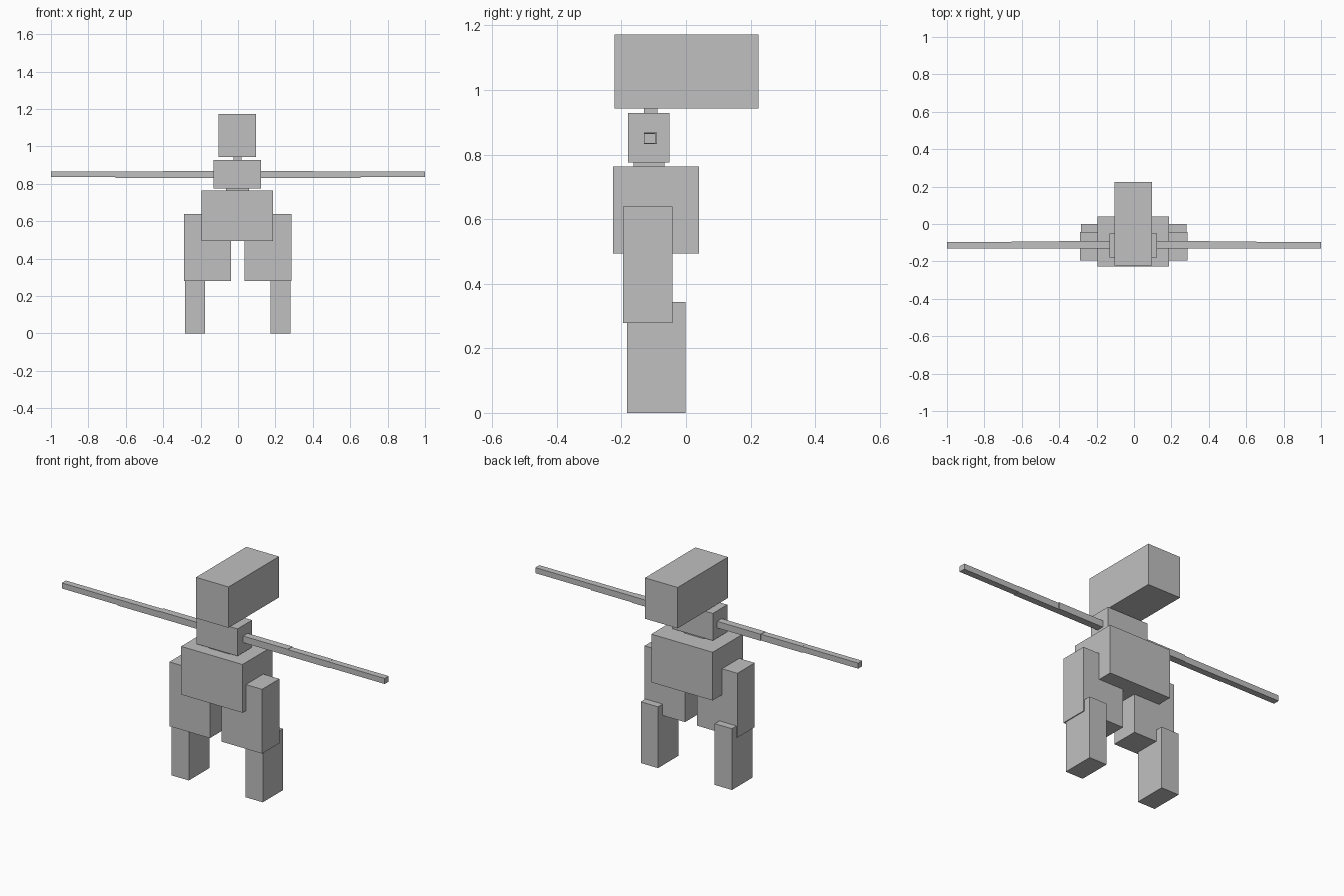
import bpy

cube = bpy.data.objects.get("Cube")
if cube:
    bpy.data.objects.remove(cube, do_unlink=True)

grey = bpy.data.materials.new("plain grey")
grey.use_nodes = True
colour = (0.53, 0.53, 0.53, 1)
grey.diffuse_color = colour
grey.node_tree.nodes["Principled BSDF"].inputs["Base Color"].default_value = colour


def box(name, x, y, z):
    """Add a block spanning the given (low, high) range on each axis."""
    spans = (x, y, z)
    bpy.ops.mesh.primitive_cube_add(size=1, location=[(a + b) / 2 for a, b in spans])
    ob = bpy.context.object
    ob.name = name
    ob.scale = [b - a for a, b in spans]
    bpy.ops.object.transform_apply(location=False, rotation=False, scale=True)
    ob.data.materials.append(grey)


def pair(name, x, y, z, shift=0):
    """Add a left block and its mirrored right partner."""
    box("left_" + name, x, y, z)
    box("right_" + name, (-x[1] + shift, -x[0] + shift), y, z)


# Head, neck and body stack
box("head", (-0.105, 0.097), (-0.222, 0.224), (0.943, 1.172))
box("neck", (-0.025, 0.018), (-0.13, -0.088), (0.92, 0.95))
box("chest", (-0.13, 0.123), (-0.18, -0.051), (0.776, 0.928))
box("waist", (-0.065, 0.06), (-0.162, -0.066), (0.755, 0.785))
box("pelvis", (-0.194, 0.186), (-0.226, 0.041), (0.493, 0.763))

# Arms in three segments that taper very slightly
pair("upper_arm", (0.11, 0.4), (-0.13, -0.09), (0.832, 0.869))
pair("forearm", (0.4, 0.655), (-0.13, -0.094), (0.832, 0.867))
pair("hand", (0.655, 1.0), (-0.13, -0.095), (0.835, 0.866))

# Legs
pair("thigh", (0.035, 0.286), (-0.195, -0.042), (0.279, 0.639), shift=-0.003)
pair("lower_leg", (0.174, 0.281), (-0.182, -0.001), (0, 0.343), shift=-0.003)
